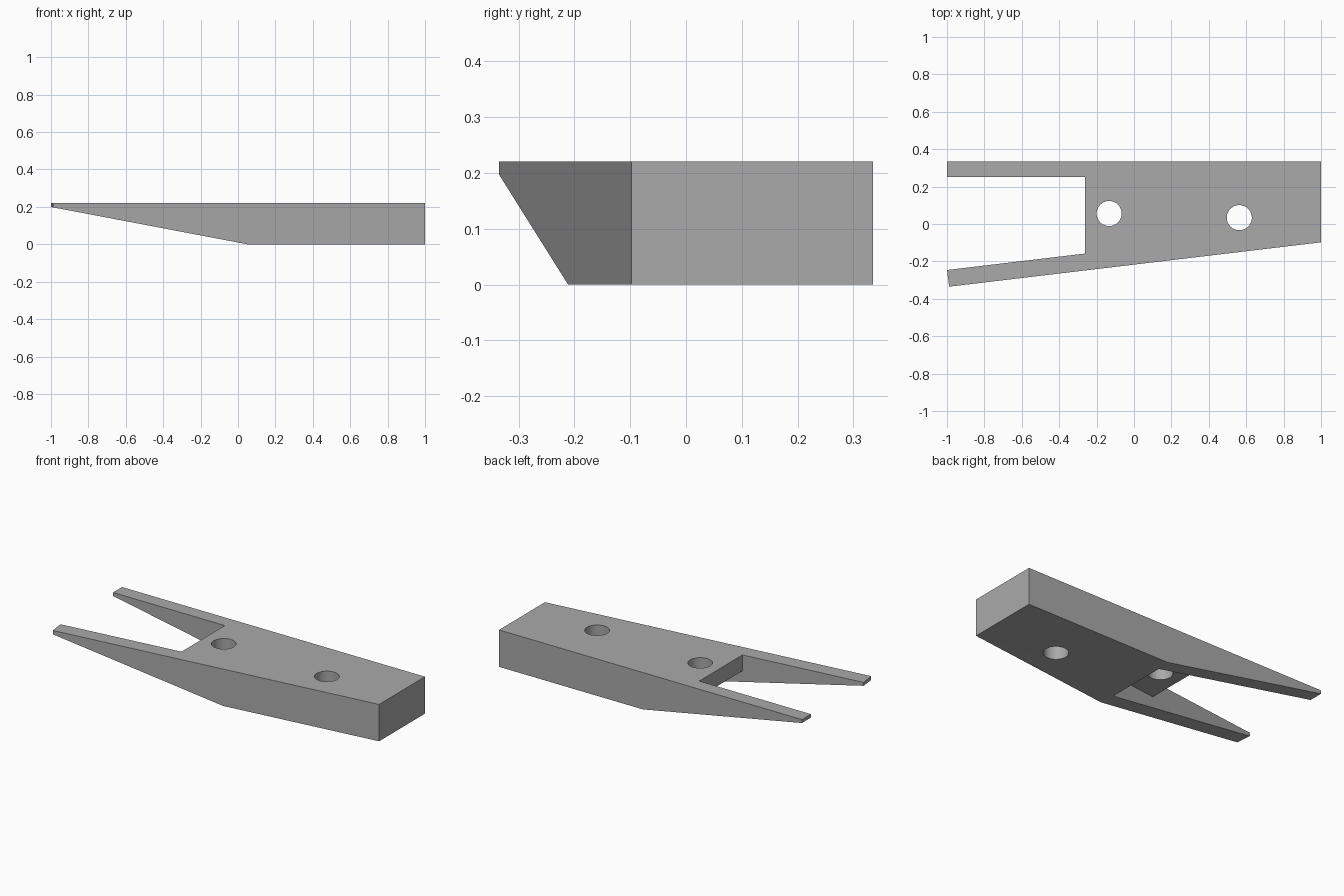
import bpy
import bmesh
from mathutils import Vector

cube = bpy.data.objects.get("Cube")
if cube:
    bpy.data.objects.remove(cube, do_unlink=True)

HEIGHT = 0.22
SHELF = 0.125

grey = bpy.data.materials.new("plain grey")
grey.use_nodes = True
colour = (0.4, 0.4, 0.4, 1)
grey.diffuse_color = colour
grey.node_tree.nodes["Principled BSDF"].inputs["Base Color"].default_value = colour


def prism(name, points, depth):
    """Extrude a closed outline of 3D points along the depth vector."""
    bm = bmesh.new()
    face = bm.faces.new([bm.verts.new(p) for p in points])
    result = bmesh.ops.extrude_face_region(bm, geom=[face])
    verts = [g for g in result["geom"] if isinstance(g, bmesh.types.BMVert)]
    bmesh.ops.translate(bm, verts=verts, vec=Vector(depth))
    bmesh.ops.recalc_face_normals(bm, faces=bm.faces)
    mesh = bpy.data.meshes.new(name)
    bm.to_mesh(mesh)
    bm.free()
    obj = bpy.data.objects.new(name, mesh)
    bpy.context.collection.objects.link(obj)
    mesh.materials.append(grey)
    return obj


def cut(target, cutter):
    """Subtract the cutter, apply the result and remove the cutter."""
    cutter.hide_render = True
    mod = target.modifiers.new("cut", "BOOLEAN")
    mod.operation = "DIFFERENCE"
    mod.solver = "EXACT"
    mod.object = cutter
    bpy.context.view_layer.objects.active = target
    bpy.ops.object.modifier_apply(modifier=mod.name)
    bpy.data.objects.remove(cutter, do_unlink=True)


# Forked body, from its plan outline
outline = [(1, -0.098), (1, 0.335), (-1, 0.335), (-1, 0.25), (-0.262, 0.25),
           (-0.262, -0.158), (-1, -0.246), (-0.988, -0.335)]
body = prism("forked_body", [(x, y, 0) for x, y in outline], (0, 0, HEIGHT))

# Sloping underside of the prongs
wedge = [(0.05, -0.5, 0), (-1.055, -0.5, 0.21), (-1.055, -0.5, -0.2), (0.05, -0.5, -0.2)]
cut(body, prism("underside_cutter", wedge, (0, 1, 0)))

# Recess under the bridge, in line with the inner faces of the prongs
recess = [(0.04, 0.25), (-0.4, 0.25), (-0.4, -0.1745), (0.04, -0.122)]
cut(body, prism("recess_cutter", [(x, y, -0.1) for x, y in recess], (0, 0, SHELF + 0.1)))

# Two round through holes
for x, y in ((-0.133, 0.056), (0.563, 0.034)):
    bpy.ops.mesh.primitive_cylinder_add(vertices=48, radius=0.067, depth=1, location=(x, y, 0))
    drill = bpy.context.object
    drill.data.materials.append(grey)
    cut(body, drill)

# Smooth hole walls, sharp edges elsewhere
bpy.ops.object.select_all(action="DESELECT")
body.select_set(True)
bpy.context.view_layer.objects.active = body
bpy.ops.object.shade_smooth_by_angle(angle=0.4)
